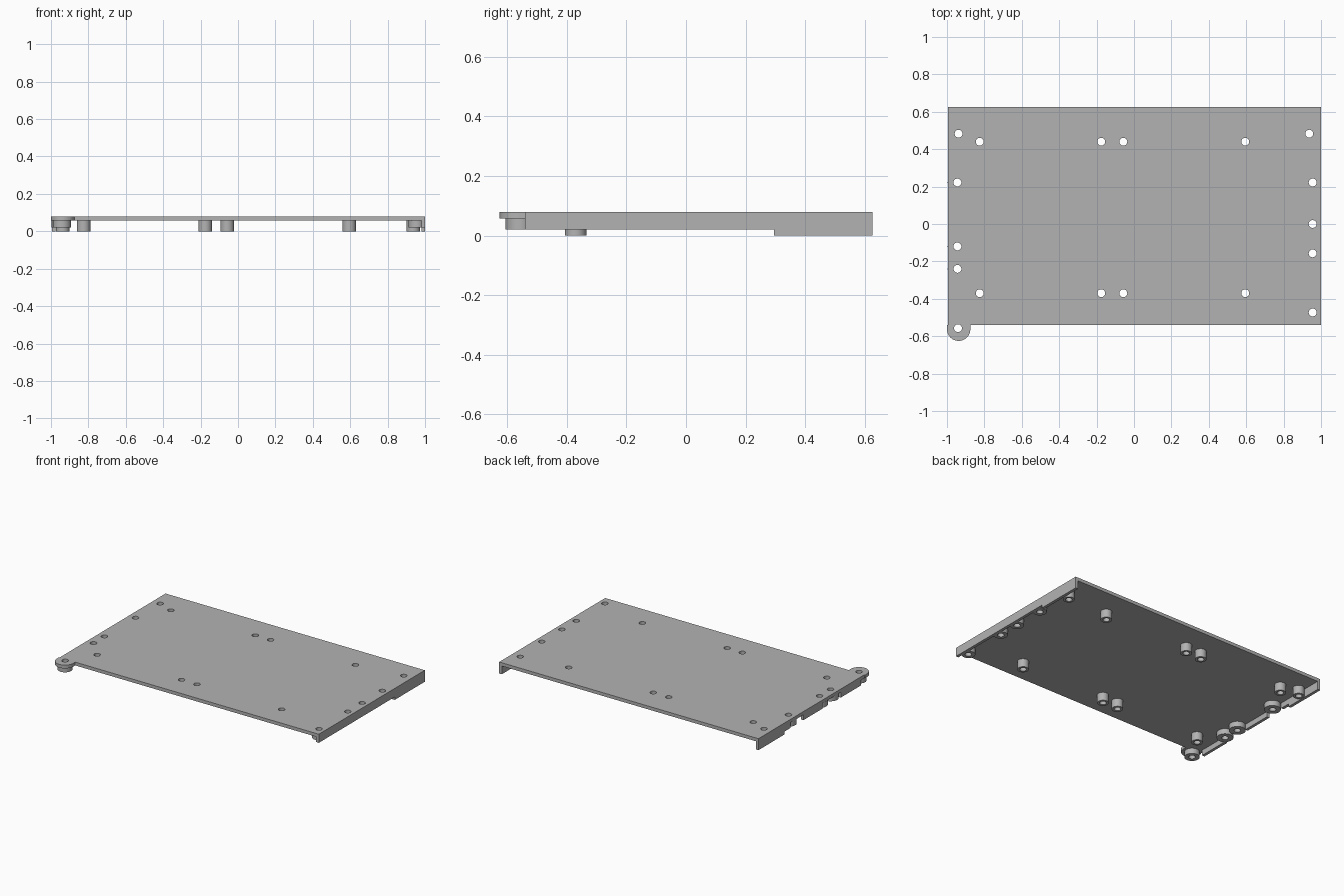
import bpy, bmesh, math

cube = bpy.data.objects.get("Cube")
if cube:
    bpy.data.objects.remove(cube, do_unlink=True)

grey = bpy.data.materials.new("plain grey")
grey.use_nodes = True
COLOUR = (0.45, 0.45, 0.45, 1)
grey.diffuse_color = COLOUR
grey.node_tree.nodes["Principled BSDF"].inputs["Base Color"].default_value = COLOUR

TOP, UNDER, EDGE_LOW = 0.08, 0.057, 0.02
HOLE = 0.021


def finish(name, bm):
    """Turn a bmesh into a grey object."""
    bmesh.ops.recalc_face_normals(bm, faces=bm.faces)
    mesh = bpy.data.meshes.new(name)
    bm.to_mesh(mesh)
    bm.free()
    mesh.materials.append(grey)
    ob = bpy.data.objects.new(name, mesh)
    bpy.context.collection.objects.link(ob)
    return ob


def activate(ob):
    bpy.ops.object.select_all(action="DESELECT")
    ob.select_set(True)
    bpy.context.view_layer.objects.active = ob


def prism(name, outline, z0, z1):
    """Extrude a flat outline from z0 up to z1."""
    bm = bmesh.new()
    face = bm.faces.new([bm.verts.new((x, y, z0)) for x, y in outline])
    new = bmesh.ops.extrude_face_region(bm, geom=[face])["geom"]
    verts = [v for v in new if isinstance(v, bmesh.types.BMVert)]
    bmesh.ops.translate(bm, verts=verts, vec=(0, 0, z1 - z0))
    return finish(name, bm)


def box(name, x0, x1, y0, y1, z0, z1):
    return prism(name, [(x0, y0), (x1, y0), (x1, y1), (x0, y1)], z0, z1)


def boss(name, x, y, radius, z0, z1=UNDER + 0.001, n=32):
    """Hollow standoff around a screw hole."""
    bm = bmesh.new()
    profile = [(HOLE, z0), (radius, z0), (radius, z1), (HOLE, z1)]
    rings = []
    for r, z in profile:
        rings.append([bm.verts.new((x + r * math.cos(math.tau * i / n),
                                    y + r * math.sin(math.tau * i / n), z))
                      for i in range(n)])
    for a, b in zip(rings, rings[1:] + rings[:1]):
        for i in range(n):
            j = (i + 1) % n
            bm.faces.new((a[i], a[j], b[j], b[i]))
    ob = finish(name, bm)
    activate(ob)
    bpy.ops.object.shade_smooth_by_angle(angle=math.radians(35))
    return ob


# Screw positions: board standoffs, rear corner standoffs, shallow edge bosses
board = [(x, y) for x in (-0.825, -0.175, -0.057, 0.595) for y in (-0.37, 0.44)]
corners = [(-0.938, 0.483), (0.937, 0.483)]
right_edge = [(0.955, y) for y in (0.222, 0.0, -0.157, -0.473)]
left_edge = [(-0.944, y) for y in (0.222, -0.12, -0.24)]
ear = (-0.941, -0.557)

# Flat plate with the rounded ear at its front corner
ear_x, ear_y, ear_r = -0.9375, -0.5625, 0.0625
arc = [(ear_x + ear_r * math.cos(math.pi + math.pi * i / 24),
        ear_y + ear_r * math.sin(math.pi + math.pi * i / 24)) for i in range(25)]
outline = arc + [(ear_x + ear_r, -0.54), (1, -0.54), (1, 0.625),
                 (-0.995, 0.625), (-0.995, -0.54), (-1, -0.54)]
plate = prism("top_plate", outline, UNDER, TOP)

# Drill the screw holes through the plate
bm = bmesh.new()
for x, y in board + corners + right_edge + left_edge + [ear]:
    made = bmesh.ops.create_cone(bm, cap_ends=True, segments=32, radius1=HOLE,
                                 radius2=HOLE, depth=0.3)
    bmesh.ops.translate(bm, verts=made["verts"], vec=(x, y, UNDER))
drill = finish("hole_cutter", bm)
drill.hide_render = True
cut = plate.modifiers.new("holes", "BOOLEAN")
cut.operation, cut.object, cut.solver = "DIFFERENCE", drill, "EXACT"
activate(plate)
bpy.ops.object.modifier_apply(modifier="holes")
bpy.data.objects.remove(drill, do_unlink=True)

# Standoffs and bosses under the plate
for x, y in board:
    boss("board_standoff", x, y, 0.036, 0)
for x, y in corners:
    boss("corner_standoff", x, y, 0.036, 0)
for x, y in right_edge:
    boss("right_edge_boss", x, y, 0.044, EDGE_LOW)
for x, y in left_edge:
    boss("left_edge_boss", x, y, 0.052, EDGE_LOW)
boss("ear_boss", *ear, 0.048, EDGE_LOW)

# Right side wall, deeper towards the back
box("right_wall_front", 0.98, 1, -0.54, 0.295, EDGE_LOW, UNDER)
box("right_wall_back", 0.98, 1, 0.295, 0.625, 0, UNDER)

# Left side wall, broken by openings
box("left_wall_back", -0.995, -0.975, 0.34, 0.625, 0, UNDER)
for y0, y1 in ((0.27, 0.34), (-0.08, 0.13), (-0.5, -0.28)):
    box("left_wall_segment", -0.995, -0.975, y0, y1, EDGE_LOW, UNDER)
